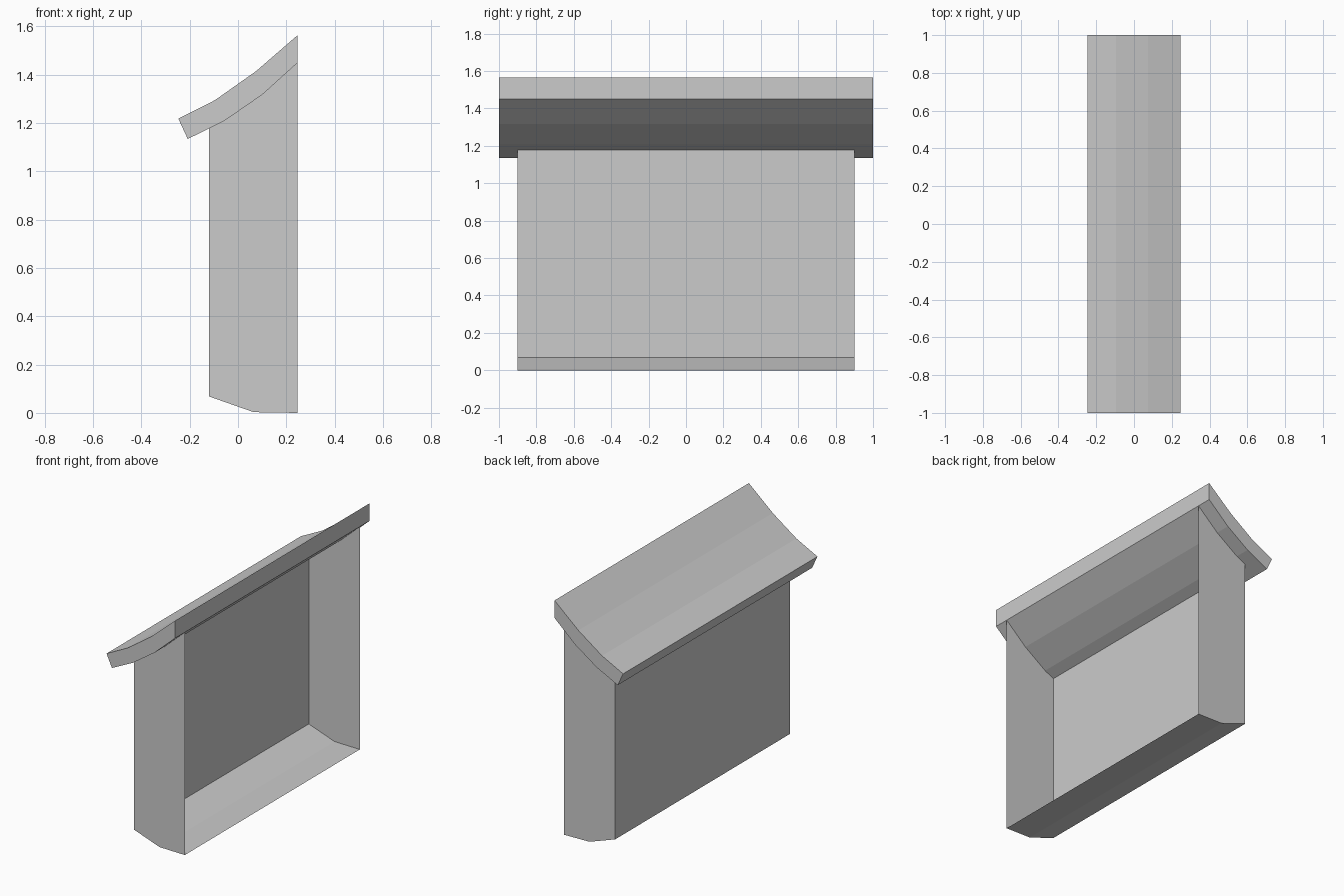
import bpy

if "Cube" in bpy.data.objects:
    bpy.data.objects.remove(bpy.data.objects["Cube"])

# Roof cross-section (x, z), swept along y
ROOF_TOP = [(-0.247, 1.218), (-0.095, 1.295), (0.075, 1.415), (0.247, 1.564)]
ROOF_UNDER = [(0.247, 1.45), (0.1, 1.317), (-0.055, 1.21), (-0.208, 1.134)]

# Dormer side outline: sill, open edge, then along the roof underside
SILL = [(-0.12, 0.068), (0.065, 0.003), (0.247, 0.0)]
WALL_TOP = ROOF_UNDER[:3] + [(-0.12, 1.178)]


def sweep(name, outline, half_width, skip=()):
    """Stretch an x-z outline along y with end caps, leaving skipped edges open."""
    n = len(outline)
    verts = [(x, y, z) for y in (-half_width, half_width) for x, z in outline]
    faces = [tuple(range(n)), tuple(reversed(range(n, 2 * n)))]
    for i in range(n):
        if i not in skip:
            j = (i + 1) % n
            faces.append((j, i, i + n, j + n))
    mesh = bpy.data.meshes.new(name)
    mesh.from_pydata(verts, [], faces)
    mesh.update()
    obj = bpy.data.objects.new(name, mesh)
    bpy.context.collection.objects.link(obj)
    return obj


# Curved roof slab, closed on all sides
roof = sweep("roof", list(reversed(ROOF_TOP + ROOF_UNDER)), 1.0)

# Thin dormer shell: back panel, side walls and sill, open towards +x and under the roof
shell = sweep("dormer_shell", SILL + WALL_TOP, 0.9, skip=(2, 3, 4, 5))

# Outward normals on the roof
import bmesh
bm = bmesh.new()
bm.from_mesh(roof.data)
bmesh.ops.recalc_face_normals(bm, faces=bm.faces)
bm.to_mesh(roof.data)
bm.free()
